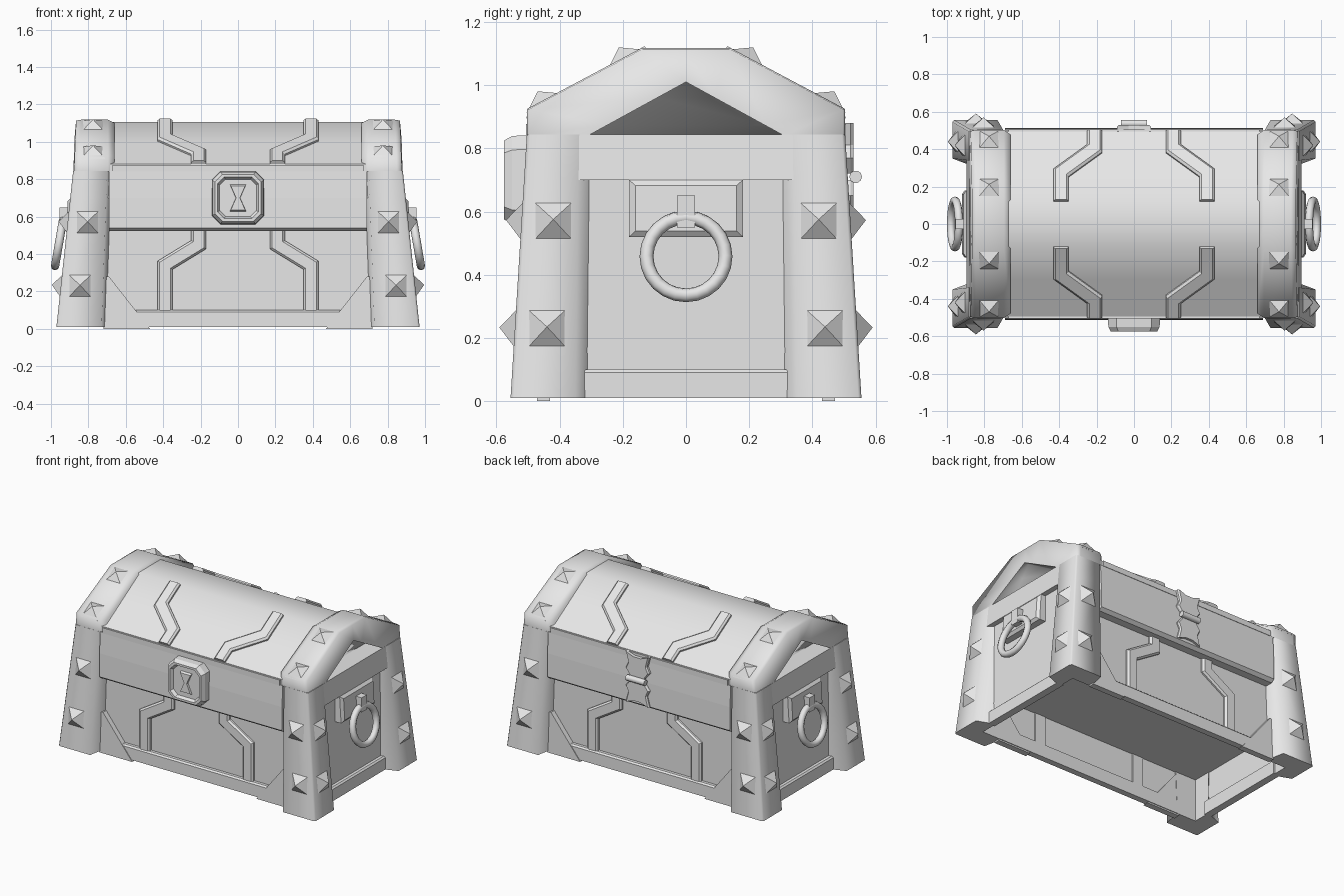
import bpy, bmesh, math
from mathutils import Vector, Matrix

if "Cube" in bpy.data.objects:
    bpy.data.objects.remove(bpy.data.objects["Cube"])

GREY = (0.8, 0.8, 0.8, 1)
WALL_X, WALL_Y = 0.86, 0.437
mat = bpy.data.materials.new("plain grey")
mat.use_nodes = True
mat.diffuse_color = GREY
mat.node_tree.nodes["Principled BSDF"].inputs["Base Color"].default_value = GREY


def finish(name, bm, smooth=0):
    """Turn a bmesh into a named object."""
    bmesh.ops.recalc_face_normals(bm, faces=bm.faces)
    me = bpy.data.meshes.new(name)
    bm.to_mesh(me)
    bm.free()
    me.materials.append(mat)
    ob = bpy.data.objects.new(name, me)
    bpy.context.collection.objects.link(ob)
    if smooth:
        bpy.ops.object.select_all(action='DESELECT')
        ob.select_set(True)
        bpy.context.view_layer.objects.active = ob
        bpy.ops.object.shade_smooth_by_angle(angle=math.radians(smooth))


def loft(name, rings, first=True, last=True, smooth=0):
    """Skin a row of matching closed rings."""
    bm = bmesh.new()
    rows = [[bm.verts.new(p) for p in r] for r in rings]
    n = len(rows[0])
    for a, b in zip(rows, rows[1:]):
        for i in range(n):
            bm.faces.new((a[i], a[(i + 1) % n], b[(i + 1) % n], b[i]))
    if first:
        bm.faces.new(rows[0])
    if last:
        bm.faces.new(rows[-1])
    finish(name, bm, smooth)


def rect(x, y, z):
    return [(-x, -y, z), (x, -y, z), (x, y, z), (-x, y, z)]


def box(name, lo, hi):
    loft(name, [[(lo[0], lo[1], z), (hi[0], lo[1], z), (hi[0], hi[1], z), (lo[0], hi[1], z)]
                for z in (lo[2], hi[2])])


def stud(name, pos, normal, size=0.135, height=0.05):
    """Four-sided pyramid standing on a surface."""
    n = Vector(normal).normalized()
    side = n.cross(Vector((0, 0, 1))).normalized()
    up = side.cross(n)
    base = Vector(pos) - n * 0.008
    bm = bmesh.new()
    q = [bm.verts.new(base + side * a * size / 2 + up * b * size / 2)
         for a, b in ((-1, -1), (1, -1), (1, 1), (-1, 1))]
    tip = bm.verts.new(Vector(pos) + n * height)
    for i in range(4):
        bm.faces.new((q[i], q[(i + 1) % 4], tip))
    bm.faces.new(q)
    finish(name, bm)


def strip(name, path, place, width=0.08, height=0.022):
    """Raised band with sloped edges along a 2D path; place maps (u, v, h) to 3D."""
    pts = [Vector(p) for p in path]
    rings = []
    for i, p in enumerate(pts):
        d0 = (p - pts[i - 1]).normalized() if i else (pts[1] - p).normalized()
        d1 = (pts[i + 1] - p).normalized() if i < len(pts) - 1 else d0
        t = (d0 + d1).normalized()
        m = Vector((-t.y, t.x)) / t.dot(d0)
        rings.append([place(*(p + m * w), h) for w, h in (
            (-width / 2, -0.01), (-width / 2, height * 0.5), (-width * 0.36, height),
            (width * 0.36, height), (width / 2, height * 0.5), (width / 2, -0.01))])
    loft(name, rings)


# Recessed body walls, raised floor, upper band flush with the legs
loft("body_walls", [rect(WALL_X, WALL_Y, z) for z in (0.01, 0.84)], first=False)
loft("floor", [rect(WALL_X - 0.005, WALL_Y - 0.005, z) for z in (0.30, 0.31)])
loft("end_band", [rect(0.895, 0.475, 0.70), rect(0.88, 0.47, 0.843)])
loft("long_band", [rect(0.69, 0.49, 0.522), rect(0.69, 0.513, 0.54), rect(0.69, 0.5105, 0.70),
                   rect(0.69, 0.503, 0.843)])

# Lid shell between the two end caps
half = [(0.495, 0.84), (0.495, 0.88), (0.30, 0.997), (0.12, 1.105)]
shell = half + [(-y, z) for y, z in reversed(half)]
loft("lid_shell", [[(x, y, z) for y, z in shell] for x in (-0.70, 0.70)], smooth=40)


def arch(sx, x, shrink=0.0, lean=0.0):
    pts = [(-0.503, 0.84), (-0.503, 0.925), (-0.14, 1.118), (0, 1.118),
           (0.14, 1.118), (0.503, 0.925), (0.503, 0.84)]
    return [(sx * (x - lean * (z - 0.84)), y * (1 - shrink), 0.84 + (z - 0.84) * (1 - shrink * 1.3))
            for y, z in pts]


def gable(sx, x, lean):
    return [(sx * (x + lean * (0.17 - abs(y) * 0.548)), y, 1.01 - abs(y) * 0.548)
            for y in (-0.31, -0.25, -0.09, 0, 0.09, 0.25, 0.31)]


def lid_place(sy):
    def place(u, v, h):
        return (u, sy * (v + 0.515 * h), 1.105 - (v - 0.12) * 0.6 + 0.857 * h)
    return place


def wall_place(sy):
    return lambda u, v, h: (u, sy * (WALL_Y + h), v)


for sx, lr in ((1, "left"), (-1, "right")):
    # Lid end cap with sunken gable, its back leaning outward
    loft(f"lid_cap_{lr}", [arch(sx, 0.66, 0.05), arch(sx, 0.695), arch(sx, 0.85, 0, 0.04),
                           arch(sx, 0.877, 0.012, 0.04), gable(sx, 0.88, -0.03), gable(sx, 0.75, 0.55)],
         smooth=85)

    # Bottom rail, handle plate, bracket and ring on each end
    loft(f"end_rail_{lr}", [[(sx * a, y, z) for a, y in ((0.84, -0.33), (xo, -0.33), (xo, 0.33), (0.84, 0.33))]
                            for z, xo in ((0.01, 0.89), (0.09, 0.89), (0.10, 0.88))])
    loft(f"handle_plate_{lr}", [[(sx * (x - 0.06 * (z - 0.61)), y, z) for y, z in
                                 ((-w, 0.61 - h), (w, 0.61 - h), (w, 0.61 + h), (-w, 0.61 + h))]
                                for x, w, h in ((0.85, 0.18, 0.09), (0.90, 0.18, 0.09), (0.915, 0.16, 0.072))])
    xs = sorted((sx * 0.90, sx * 0.955))
    box(f"handle_bracket_{lr}", (xs[0], -0.028, 0.55), (xs[1], 0.028, 0.65))
    bpy.ops.mesh.primitive_torus_add(major_radius=0.125, minor_radius=0.022, major_segments=24, minor_segments=8,
                                     location=(sx * 0.957, 0, 0.458),
                                     rotation=(0, sx * (math.pi / 2 - 0.17), 0))
    ring = bpy.context.object
    ring.name = f"handle_ring_{lr}"
    ring.data.materials.append(mat)
    bpy.ops.object.shade_smooth_by_angle(angle=math.radians(60))

    for sy, fb in ((-1, "front"), (1, "back")):
        tag = f"{fb}_{lr}"

        # Tapered angle-shaped corner leg
        rings = []
        for z in (0.01, 0.70, 0.843):
            k = z / 0.84
            X, Y = 0.972 - 0.09 * k, 0.556 - 0.052 * k
            xi, yi = 0.705 - 0.03 * k, 0.305 - 0.01 * k
            prof = [(X, yi + 0.045), (X, Y - 0.01), (X - 0.01, Y), (xi + 0.025, Y),
                    (xi, WALL_Y - 0.01), (WALL_X - 0.01, WALL_Y - 0.01), (WALL_X - 0.01, yi)]
            rings.append([(sx * x, sy * y, z) for x, y in prof])
        loft(f"leg_{tag}", rings, smooth=80)

        # Pyramid studs on the leg and lid cap
        for z, x, y in ((0.23, 0.845, 0.44), (0.57, 0.805, 0.42)):
            stud(f"leg_stud_{tag}", (sx * x, sy * (0.555 - 0.062 * z), z), (0, sy, 0.06))
            stud(f"end_stud_{tag}", (sx * (0.97 - 0.107 * z), sy * y, z), (sx, 0, 0.1))
        for y, z in ((0.195, 1.088), (0.452, 0.949)):
            stud(f"lid_stud_{tag}", (sx * 0.775, sy * y, z), (0, sy * 0.48, 0.877), 0.13, 0.036)

        # Triangular gusset beside the foot
        loft(f"gusset_{tag}", [[(sx * x, sy * y, z) for x, z in
                                ((0.72, 0), (0.47, 0), (0.69, 0.28), (0.72, 0.28))] for y in (0.43, 0.472)])

        # Stepped trim on lid and wall
        strip(f"lid_trim_{tag}", [(sx * 0.39, 0.12), (sx * 0.39, 0.27), (sx * 0.21, 0.40), (sx * 0.21, 0.495)],
              lid_place(sy))
        strip(f"wall_trim_{tag}", [(sx * 0.39, 0.08), (sx * 0.39, 0.34), (sx * 0.21, 0.45), (sx * 0.21, 0.54)],
              wall_place(sy))

for sy, fb in ((-1, "front"), (1, "back")):
    # Long rails at the foot and under the lid
    loft(f"foot_rail_{fb}", [[(x, sy * y, z) for x, y in ((-0.71, 0.425), (0.71, 0.425), (0.71, yo), (-0.71, yo))]
                             for z, yo in ((0.01, 0.467), (0.09, 0.467), (0.10, 0.457))])
    ys = sorted((sy * 0.46, sy * 0.506))
    box(f"lid_rail_{fb}", (-0.67, ys[0], 0.84), (0.67, ys[1], 0.877))


# Front clasp: eight-sided frame with sunken centre
def octagon(y, s):
    a, b, c = 0.14, 0.142, 0.045
    pts = [(a, b - c), (a - c, b), (c - a, b), (-a, b - c), (-a, c - b), (c - a, -b), (a - c, -b), (a, c - b)]
    return [(x * s, y, 0.70 + z * s) for x, z in pts]


loft("clasp", [octagon(-0.49, 1), octagon(-0.55, 0.98), octagon(-0.576, 0.88),
               octagon(-0.576, 0.78), octagon(-0.556, 0.70)])
waist = [(0.045, 0.075), (0.012, 0), (0.045, -0.075), (-0.045, -0.075), (-0.012, 0), (-0.045, 0.075)]
loft("keyhole_relief", [[(x * s, y, 0.70 + z * s) for x, z in waist]
                        for y, s in ((-0.55, 1.0), (-0.57, 0.85))])

# Back hinge: two notched leaves and a pin
leaf = [(0.05, 0.01), (0.09, 0.06), (0.07, 0.10), (0.09, 0.17), (0.03, 0.15),
        (-0.03, 0.15), (-0.09, 0.17), (-0.07, 0.10), (-0.09, 0.06), (-0.05, 0.01)]
for s, part in ((1, "upper"), (-1, "lower")):
    loft(f"hinge_leaf_{part}", [[(x * k, y, 0.71 + s * z) for x, z in leaf]
                                for y, k in ((0.48, 1.0), (0.52, 1.0), (0.53, 0.9))])
bm = bmesh.new()
bmesh.ops.create_cone(bm, cap_ends=True, segments=10, radius1=0.02, radius2=0.02, depth=0.14,
                      matrix=Matrix.Translation((0, 0.537, 0.71)) @ Matrix.Rotation(math.pi / 2, 4, 'Y'))
finish("hinge_pin", bm, 40)
